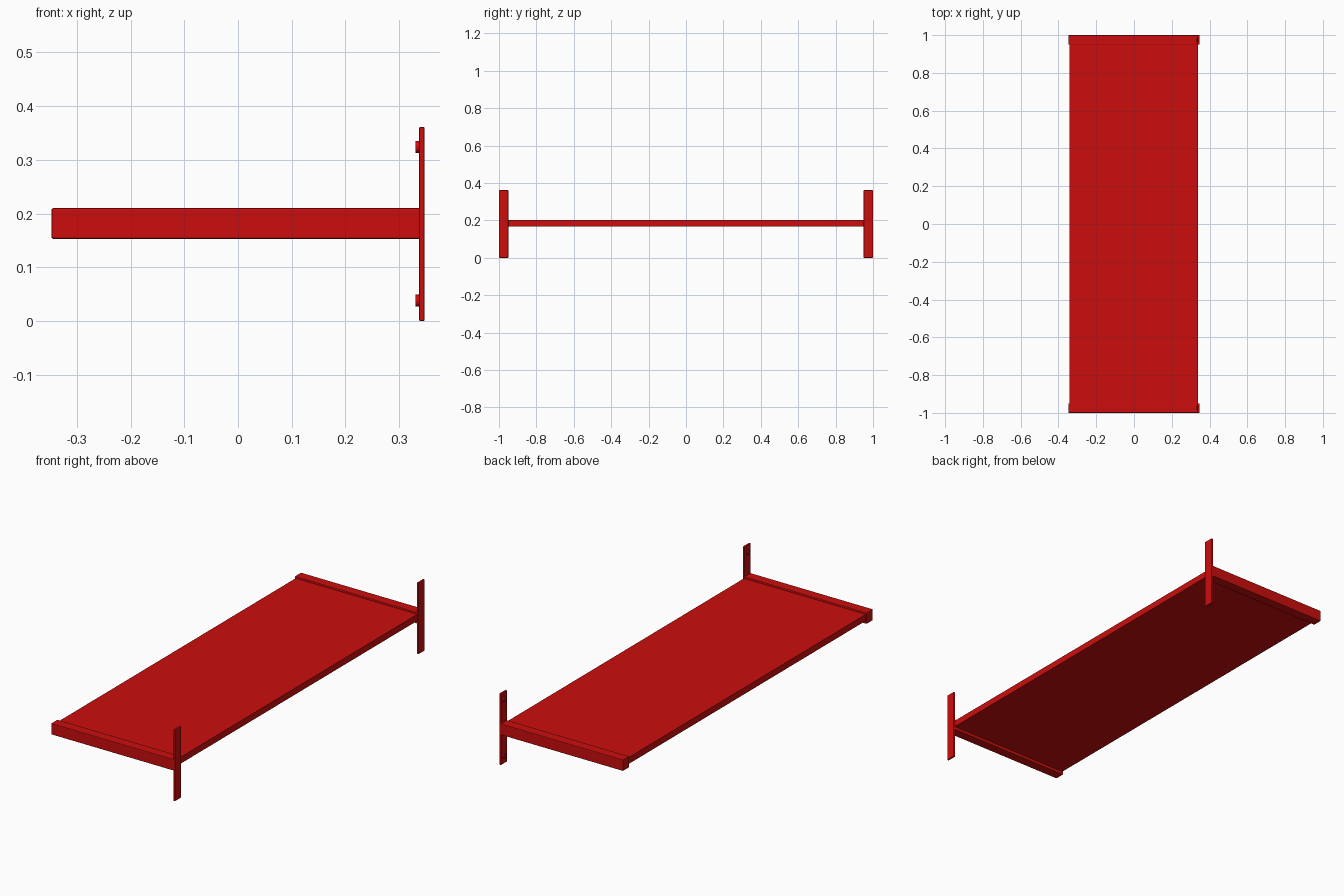
import bpy
from math import pi

cube = bpy.data.objects.get("Cube")
if cube:
    bpy.data.objects.remove(cube, do_unlink=True)

# Single painted finish
red = bpy.data.materials.new("red_paint")
red.use_nodes = True
colour = (0.6, 0.004, 0.004, 1)
red.diffuse_color = colour
red.node_tree.nodes["Principled BSDF"].inputs["Base Color"].default_value = colour


def box(name, low, high, bevel=0.0):
    """Box between two corners, with an optional small bevel."""
    bpy.ops.mesh.primitive_cube_add(
        size=1, location=[(a + b) / 2 for a, b in zip(low, high)])
    ob = bpy.context.object
    ob.name = name
    ob.scale = [b - a for a, b in zip(low, high)]
    bpy.ops.object.transform_apply(location=False, rotation=False, scale=True)
    ob.data.materials.append(red)
    if bevel:
        mod = ob.modifiers.new("edge_bevel", "BEVEL")
        mod.width = bevel
        mod.segments = 2
    return ob


def screw(name, y, z):
    """Short round screw head on the inner side of a wall plate."""
    bpy.ops.mesh.primitive_cylinder_add(
        vertices=24, radius=0.011, depth=0.01,
        location=(0.335, y, z), rotation=(0, pi / 2, 0))
    ob = bpy.context.object
    ob.name = name
    ob.data.materials.append(red)
    bpy.ops.object.shade_smooth_by_angle()


# Shelf board, let slightly into both arms
box("shelf_board", (-0.342, -0.96, 0.168), (0.34, 0.96, 0.201))

# Bracket at each end: arm, wall plate and two screws
for side, s in (("front", -1), ("back", 1)):
    y0, y1 = sorted((s * 0.95, s))
    box(side + "_arm", (-0.347, y0, 0.153), (0.34, y1, 0.21), 0.003)
    box(side + "_wall_plate", (0.337, y0, 0), (0.347, y1, 0.361), 0.002)
    for level, z in (("lower", 0.038), ("upper", 0.324)):
        screw(f"{side}_{level}_screw", s * 0.975, z)
